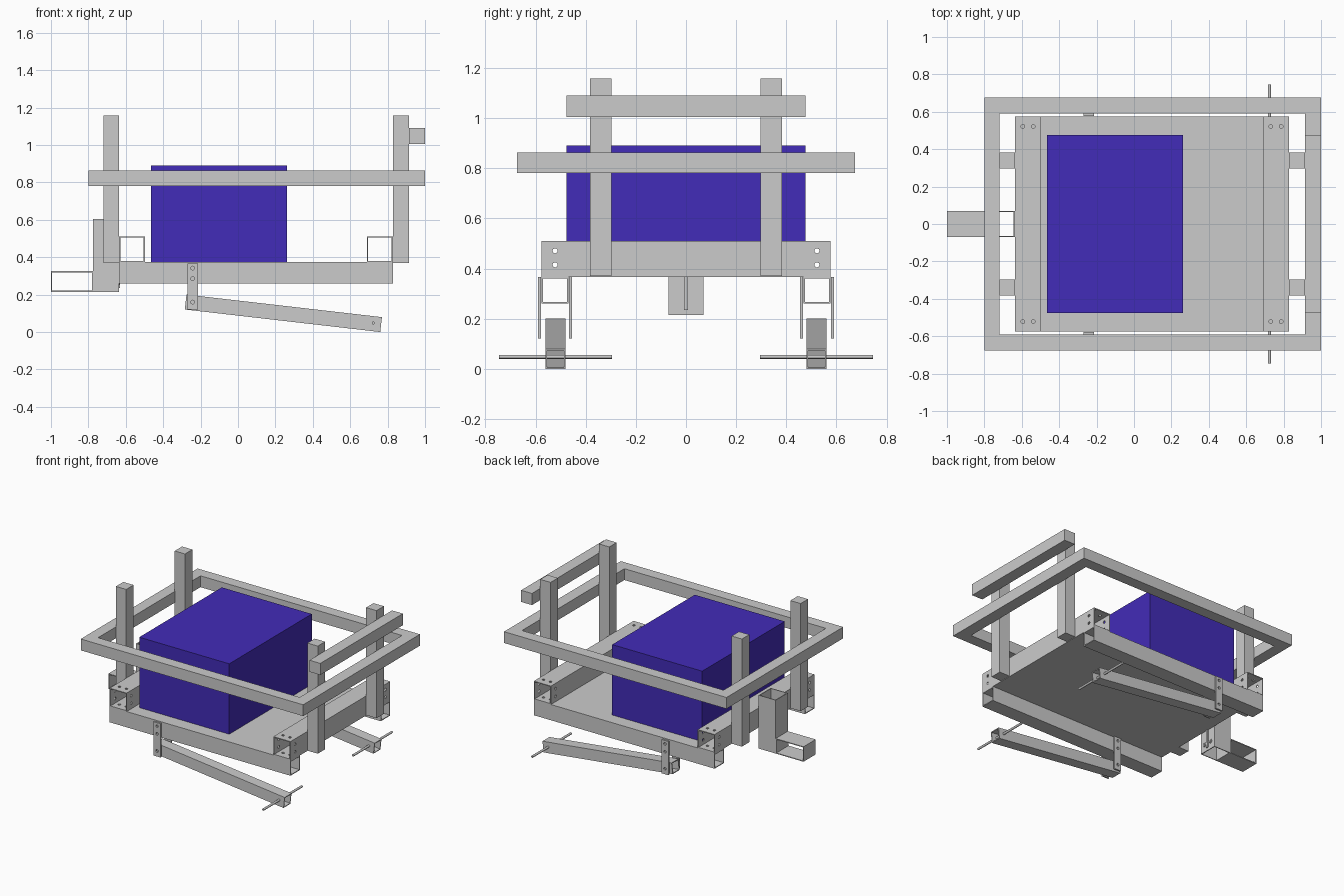
import bpy, bmesh, math
from mathutils import Vector, Matrix

if "Cube" in bpy.data.objects:
    bpy.data.objects.remove(bpy.data.objects["Cube"])


def make(name, bm):
    bmesh.ops.recalc_face_normals(bm, faces=bm.faces)
    me = bpy.data.meshes.new(name)
    bm.to_mesh(me)
    bm.free()
    ob = bpy.data.objects.new(name, me)
    bpy.context.collection.objects.link(ob)
    return ob


def box(name, x, y, z):
    bm = bmesh.new()
    bmesh.ops.create_cube(bm, size=1)
    for v in bm.verts:
        v.co = [(r[0] + r[1]) / 2 + c * (r[1] - r[0]) for c, r in zip(v.co, (x, y, z))]
    return make(name, bm)


def tube(name, x, y, z, axis, wall=0.006):
    """Open-ended square tube filling the given ranges along one axis."""
    r = (x, y, z)
    u, w = [i for i in range(3) if i != axis]
    bm = bmesh.new()
    loops = []
    for end in (0, 1):
        for t in (0, wall):
            loop = []
            for a, b in ((0, 0), (1, 0), (1, 1), (0, 1)):
                co = Vector()
                co[axis] = r[axis][end]
                co[u] = r[u][a] + (t if a == 0 else -t)
                co[w] = r[w][b] + (t if b == 0 else -t)
                loop.append(bm.verts.new(co))
            loops.append(loop)
    for p, q in ((0, 1), (2, 3), (0, 2), (1, 3)):
        for i in range(4):
            j = (i + 1) % 4
            bm.faces.new((loops[p][i], loops[p][j], loops[q][j], loops[q][i]))
    return make(name, bm)


def cylinders(name, centres, axis, radius, length, segments=16):
    rot = {0: Matrix.Rotation(math.pi / 2, 4, 'Y'),
           1: Matrix.Rotation(math.pi / 2, 4, 'X'), 2: Matrix()}[axis]
    bm = bmesh.new()
    for c in centres:
        bmesh.ops.create_cone(bm, cap_ends=True, segments=segments, radius1=radius,
                              radius2=radius, depth=length,
                              matrix=Matrix.Translation(c) @ rot)
    return make(name, bm)


def drill(ob, centres, axis, radius, length):
    cutter = cylinders(ob.name + "_hole_cutter", centres, axis, radius, length)
    cutter.hide_render = True
    cutter.hide_viewport = True
    cutter.display_type = 'WIRE'
    mod = ob.modifiers.new("holes", 'BOOLEAN')
    mod.operation = 'DIFFERENCE'
    mod.solver = 'EXACT'
    mod.object = cutter


# Deck
box("floor_plate", (-0.635, 0.828), (-0.576, 0.576), (0.367, 0.375))

# Cross tubes with bolt holes in all four walls
for name, x0, x1 in (("front_cross_tube", -0.635, -0.498), ("rear_cross_tube", 0.69, 0.828)):
    ob = tube(name, (x0, x1), (-0.576, 0.576), (0.375, 0.51), 1)
    xm = (x0 + x1) / 2
    drill(ob, [(xm + d, y, 0.4425) for d in (-0.028, 0.028) for y in (-0.522, 0.522)], 2, 0.01, 0.16)
    drill(ob, [(xm, y, 0.4425 + d) for d in (-0.028, 0.028) for y in (-0.522, 0.522)], 0, 0.01, 0.16)

# Cargo box
cargo = box("cargo_box", (-0.465, 0.263), (-0.477, 0.477), (0.375, 0.89))
blue = bpy.data.materials.new("blue")
blue.diffuse_color = (0.055, 0.025, 0.48, 1)
blue.use_nodes = True
blue.node_tree.nodes["Principled BSDF"].inputs["Base Color"].default_value = blue.diffuse_color
cargo.data.materials.append(blue)

# Guard frame and upper bumper
for side, s in (("right", -1), ("left", 1)):
    box(side + "_guard_rail", (-0.80, 1.0), sorted((s * 0.592, s * 0.675)), (0.78, 0.863))
box("front_guard_rail", (-0.80, -0.718), (-0.592, 0.592), (0.78, 0.863))
box("rear_guard_rail", (0.913, 1.0), (-0.592, 0.592), (0.78, 0.863))
box("upper_bumper", (0.913, 1.0), (-0.477, 0.477), (1.005, 1.09))

# Parts repeated on each side
for side, s in (("right", -1), ("left", 1)):
    def span(a, b):
        return sorted((s * a, s * b))

    tube(side + "_chassis_rail", (-0.635, 0.828), span(0.468, 0.576), (0.26, 0.367), 0)
    box(side + "_front_post", (-0.72, -0.637), span(0.297, 0.382), (0.37, 1.157))
    box(side + "_rear_post", (0.829, 0.913), span(0.297, 0.382), (0.37, 1.157))

    # Swing arm, sloping down to the rear
    arm = tube(side + "_swing_arm", (-0.526, 0.526), span(0.48, 0.56), (-0.04, 0.04), 0)
    arm.location = (0.2425, 0, 0.1)
    arm.rotation_euler = (0, 0.1148, 0)

    # Hanger plates on both faces of the rail
    for part, a, b in (("inner", 0.455, 0.466), ("outer", 0.578, 0.59)):
        plate = box(f"{side}_{part}_hanger", (-0.27, -0.215), span(a, b), (0.12, 0.367))
        drill(plate, [(-0.2425, s * (a + b) / 2, z) for z in (0.16, 0.285, 0.342)], 1, 0.01, 0.04)

    # Axle pin
    pin = cylinders(side + "_axle_pin", [(0.724, s * 0.52, 0.048)], 1, 0.008, 0.45)
    bpy.context.view_layer.objects.active = pin
    pin.select_set(True)
    bpy.ops.object.shade_smooth_by_angle()
    pin.select_set(False)

# Hitch: upright tube and forward coupling tube
tube("hitch_upright", (-0.775, -0.637), (-0.07, 0.07), (0.215, 0.605), 2)
tube("hitch_coupling", (-1.0, -0.775), (-0.07, 0.07), (0.215, 0.325), 1)
box("hitch_rib", (-0.637, -0.63), (-0.008, 0.008), (0.235, 0.367))
cylinders("hitch_washers", [(-0.635, y, 0.27) for y in (-0.028, 0.028)], 0, 0.016, 0.006)
cylinders("hitch_bolts", [(-0.634, y, 0.27) for y in (-0.028, 0.028)], 0, 0.009, 0.012)
